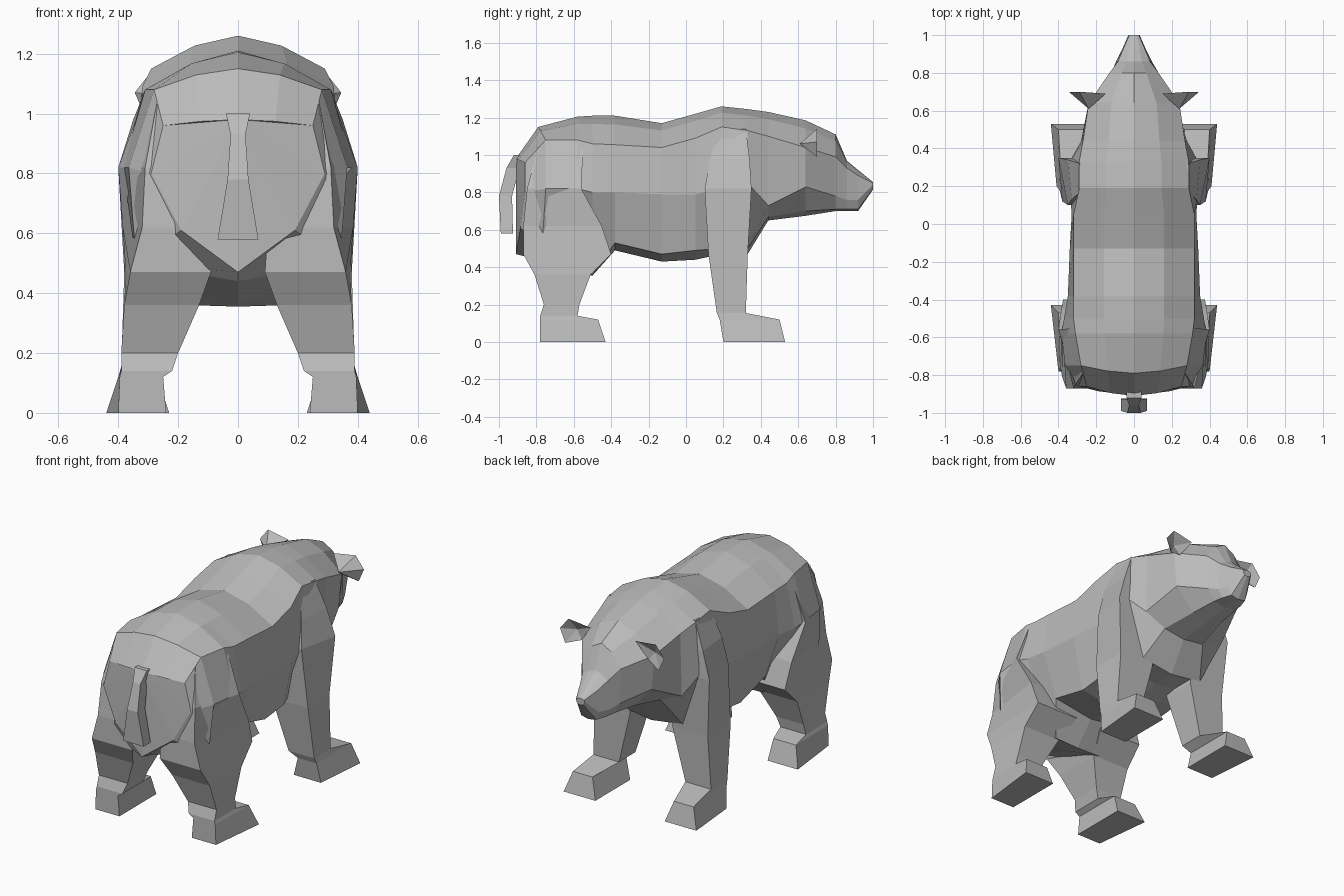
import bpy
import bmesh

default_cube = bpy.data.objects.get("Cube")
if default_cube:
    bpy.data.objects.remove(default_cube, do_unlink=True)

# One plain grey for the whole animal
GREY = (.5, .5, .5, 1)
fur = bpy.data.materials.new("grey fur")
fur.use_nodes = True
fur.diffuse_color = GREY
fur.node_tree.nodes["Principled BSDF"].inputs["Base Color"].default_value = GREY


def finish(name, bm, mirrored=False):
    """Turn a bmesh into a flat-shaded object, optionally mirrored across x."""
    bmesh.ops.recalc_face_normals(bm, faces=bm.faces[:])
    mesh = bpy.data.meshes.new(name)
    bm.to_mesh(mesh)
    bm.free()
    mesh.materials.append(fur)
    part = bpy.data.objects.new(name, mesh)
    bpy.context.collection.objects.link(part)
    if mirrored:
        mirror = part.modifiers.new("Mirror", "MIRROR")
        mirror.use_mirror_merge = False
    return part


def loft(name, sections, mirrored=False):
    """Skin a list of closed rings with equal point counts and cap both ends."""
    bm = bmesh.new()
    rings = [[bm.verts.new(point) for point in ring] for ring in sections]
    for ring, following in zip(rings, rings[1:]):
        count = len(ring)
        for i in range(count):
            j = (i + 1) % count
            bm.faces.new((ring[i], ring[j], following[j], following[i]))
    # Triangle fans close the ends so that bowed rings stay crisp
    for ring in (rings[0], rings[-1]):
        for a, b in zip(ring[1:], ring[2:]):
            bm.faces.new((ring[0], a, b))
    return finish(name, bm, mirrored)


def body_ring(y, top, shoulder, flank, belly, bottom, bow=0):
    """Symmetric cross-section; pairs are (half width, height), bow bends the sides."""
    crown = (shoulder[0] * .5, top - (top - shoulder[1]) * .3)
    half = [(crown, bow * .3), (shoulder, bow), (flank, bow), (belly, bow * .5)]
    right = [(x, y + shift, z) for (x, z), shift in half]
    left = [(-x, y, z) for x, y, z in reversed(right)]
    return [(0, y, top)] + right + [(0, y, bottom)] + left


def leg_ring(z, inner, outer, heel_outer, back, front):
    """Four-sided leg section with its own outer corner at the back."""
    return [(inner, back, z), (heel_outer, back, z),
            (outer, front, z), (inner, front, z)]


# Body: rump, sagging back, shoulder hump and neck
torso = [
    (-.91, .98, (.25, .96), (.29, .8), (.19, .61), .47, .05),
    (-.79, 1.15, (.28, 1.08), (.365, .82), (.34, .5), .44, .04),
    (-.58, 1.205, (.31, 1.08), (.385, .82), (.2, .4), .37),
    (-.5, 1.21, (.32, 1.06), (.37, .8), (.16, .36), .355),
    (-.38, 1.21, (.32, 1.055), (.35, .8), (.26, .53), .49),
    (-.13, 1.17, (.32, 1.04), (.34, .79), (.27, .47), .43),
    (.05, 1.22, (.32, 1.09), (.33, .79), (.27, .49), .44),
    (.19, 1.26, (.29, 1.15), (.34, .82), (.22, .5), .47),
    (.33, 1.245, (.29, 1.13), (.34, .85), (.21, .5), .47),
]
# Head: broad skull, tucked jaw and blunt snout
head = [
    (.44, 1.23, (.27, 1.1), (.28, .73), (.14, .67), .65),
    (.64, 1.185, (.24, 1.04), (.22, .83), (.1, .7), .675),
    (.8, 1.11, (.13, .99), (.12, .78), (.08, .71), .7),
    (.86, .97, (.085, .93), (.095, .76), (.07, .71), .7),
    (.92, .92, (.06, .89), (.065, .76), (.05, .71), .7),
    (1, .855, (.025, .85), (.03, .84), (.02, .82), .815),
]
loft("body_and_head", [body_ring(*row) for row in torso + head])

# Hind legs: foot, ankle, shin and thigh
hind = [
    (0, .24, .44, .4, -.78, -.43),
    (.12, .25, .4, .395, -.78, -.47),
    (.14, .22, .39, .39, -.78, -.58),
    (.2, .2, .38, .39, -.76, -.57),
    (.36, .13, .38, .38, -.81, -.51),
    (.47, .09, .375, .36, -.87, -.4),
    (.62, .1, .385, .32, -.87, -.45),
    (.82, .15, .4, .31, -.85, -.56),
    (1.04, .2, .32, .27, -.79, -.55),
]
loft("hind_legs", [leg_ring(*row) for row in hind], mirrored=True)

# Front legs: foot, straight shin and shoulder blade
fore = [
    (0, .23, .44, .41, .2, .53),
    (.12, .27, .4, .395, .18, .5),
    (.155, .22, .39, .39, .165, .32),
    (.47, .14, .375, .38, .12, .33),
    (.82, .16, .4, .35, .1, .35),
    (.98, .2, .35, .33, .13, .34),
    (1.14, .2, .285, .285, .17, .32),
]
loft("front_legs", [leg_ring(*row) for row in fore], mirrored=True)

# Tail: narrow root flaring into a square tip
tail = []
for z, back, front, width in [(1, -.92, -.88, .04), (.93, -.96, -.89, .025),
                              (.78, -1, -.93, .035), (.58, -.99, -.925, .068)]:
    tail.append([(-width, back, z), (width, back, z),
                 (width, front, z), (-width, front, z)])
loft("tail", tail)

# Ears: shallow cups opening towards the snout
ear = bmesh.new()
rim = [ear.verts.new(point) for point in [
    (.15, .69, 1.12), (.29, .7, 1.14), (.345, .7, 1.07),
    (.31, .7, .99), (.22, .67, 1.02)]]
root = ear.verts.new((.24, .61, 1.06))
hollow = ear.verts.new((.26, .66, 1.07))
for a, b in zip(rim, rim[1:] + rim[:1]):
    ear.faces.new((a, b, root))
    ear.faces.new((b, a, hollow))
finish("ears", ear, mirrored=True)
